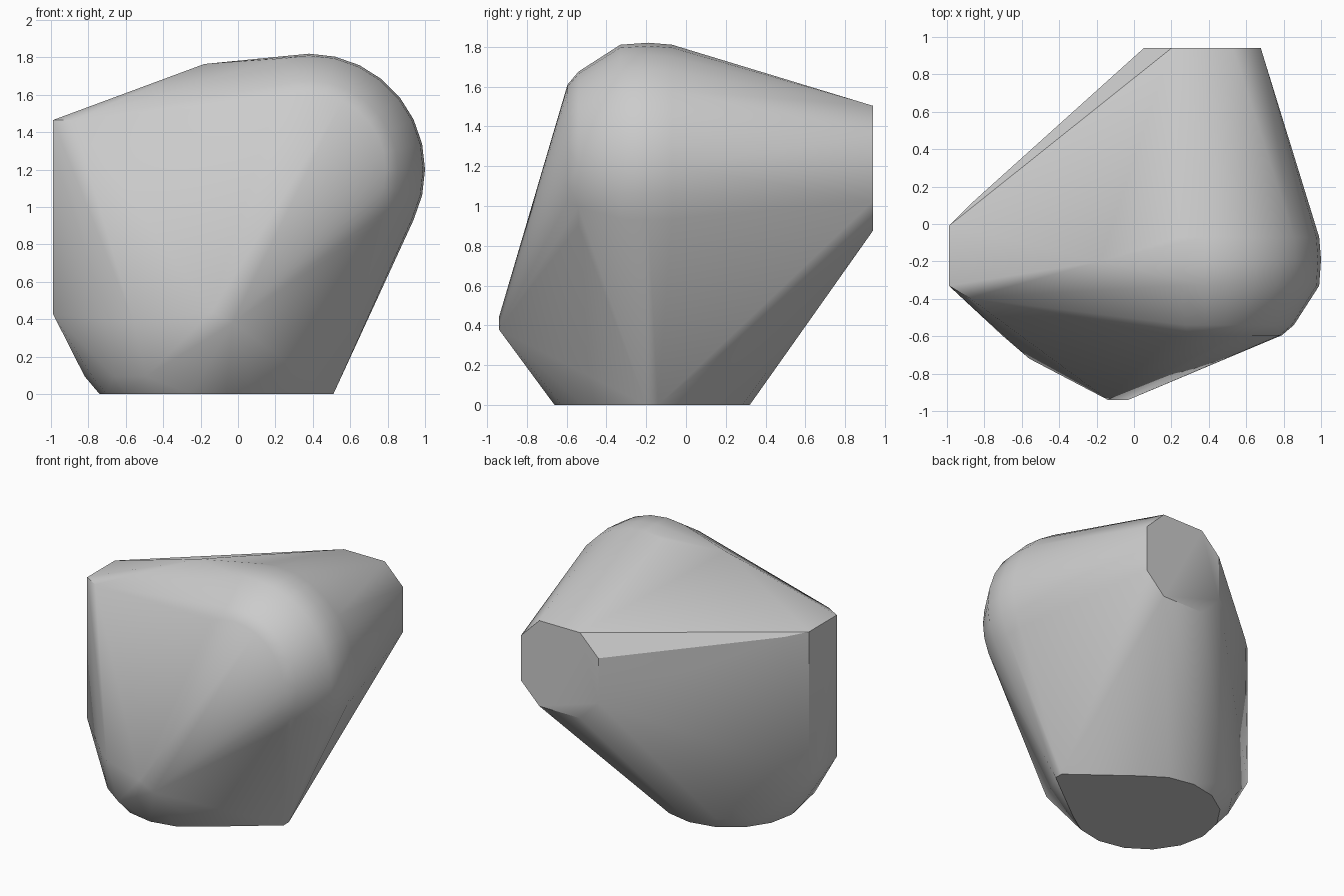
import bpy
import bmesh
from math import cos, sin, radians

cube = bpy.data.objects.get("Cube")
if cube:
    bpy.data.objects.remove(cube, do_unlink=True)


def arc(cx, cy, radius, count, start=0, end=360):
    """Evenly spaced points on a circle, or on part of one."""
    closed = end - start == 360
    step = (end - start) / (count if closed else count - 1)
    angles = [radians(start + i * step) for i in range(count)]
    return [(cx + radius * cos(a), cy + radius * sin(a)) for a in angles]


def mirrored_octagon(cx, cz, half, inner):
    """Chamfered square."""
    pairs = [(half, inner), (inner, half)]
    return [(cx + sx * a, cz + sz * b) for a, b in pairs
            for sx in (-1, 1) for sz in (-1, 1)]


points = []

# Rounded upper drum: rings of different radius along y
for y, radius in ((-0.595, 0.41), (-0.54, 0.475), (-0.33, 0.61),
                  (-0.19, 0.62), (-0.07, 0.61)):
    points += [(x, y, z) for x, z in arc(0.38, 1.2, radius, 28)]

# Flat octagonal end at the back
points += [(x, 0.94, z) for x, z in mirrored_octagon(0.365, 1.19, 0.313, 0.165)]

# Round flat base with a pointed side
points += [(x, y, 0) for x, y in arc(-0.25, -0.17, 0.49, 16)]
points += [(0.51, -0.2, 0), (0.51, -0.14, 0)]

# Curved underside of the rounded flank
points += [(x, y, 0.095) for x, y in arc(-0.25, -0.17, 0.57, 7, 115, 245)]

# Upright flat side
points += [(-0.99, y, z) for y in (-0.33, -0.01) for z in (0.43, 1.465)]

# Shoulder, ridge and belly corners
points += [(-0.88, -0.395, 1.465), (-0.87, 0.11, 1.44), (-0.18, -0.2, 1.765),
           (-0.7, -0.6, 0.39), (-0.56, -0.72, 0.39), (-0.68, 0.22, 0.37),
           (-0.14, -0.94, 0.44), (-0.03, -0.94, 0.38)]

# Stretch one skin over all the sections
bm = bmesh.new()
for p in points:
    bm.verts.new(p)
bmesh.ops.convex_hull(bm, input=bm.verts[:])
loose = [v for v in bm.verts if not v.link_faces]
bmesh.ops.delete(bm, geom=loose, context='VERTS')
bmesh.ops.dissolve_limit(bm, angle_limit=radians(0.5),
                         verts=bm.verts[:], edges=bm.edges[:])
bmesh.ops.recalc_face_normals(bm, faces=bm.faces[:])

mesh = bpy.data.meshes.new("rounded_hull")
bm.to_mesh(mesh)
bm.free()

grey = bpy.data.materials.new("plain_grey")
grey.use_nodes = True
colour = (0.6, 0.6, 0.6, 1)
grey.diffuse_color = colour
grey.node_tree.nodes["Principled BSDF"].inputs["Base Color"].default_value = colour
mesh.materials.append(grey)

hull = bpy.data.objects.new("rounded_hull", mesh)
bpy.context.collection.objects.link(hull)
bpy.ops.object.select_all(action='DESELECT')
hull.select_set(True)
bpy.context.view_layer.objects.active = hull
bpy.ops.object.shade_smooth_by_angle(angle=radians(30))
